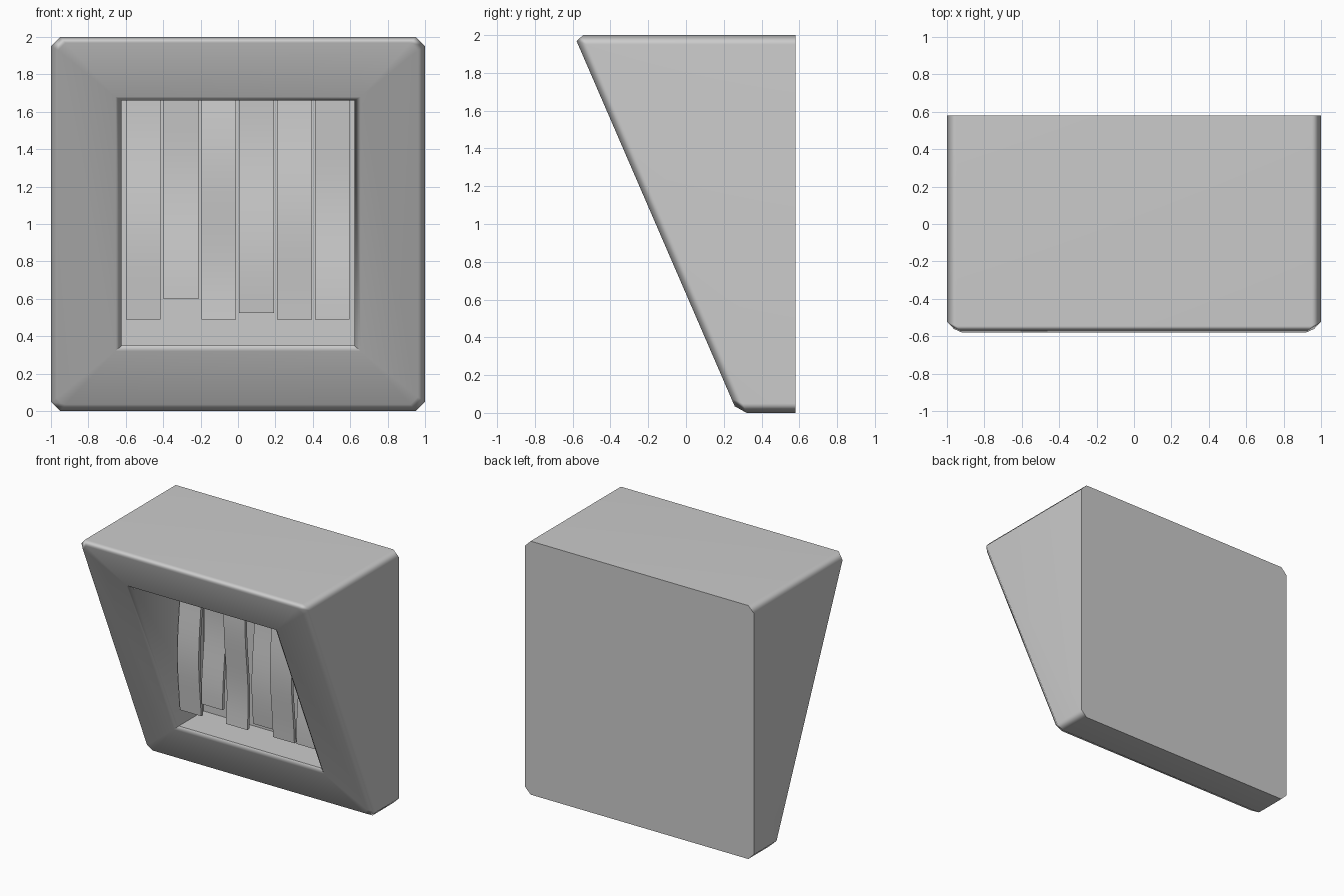
import bpy, bmesh, math

cube = bpy.data.objects.get("Cube")
if cube:
    bpy.data.objects.remove(cube, do_unlink=True)

grey = bpy.data.materials.new("light grey")
grey.use_nodes = True
colour = (0.6, 0.6, 0.6, 1)
grey.diffuse_color = colour
grey.node_tree.nodes["Principled BSDF"].inputs["Base Color"].default_value = colour


def finish(name, bm):
    bmesh.ops.remove_doubles(bm, verts=bm.verts, dist=1e-5)
    bmesh.ops.recalc_face_normals(bm, faces=bm.faces)
    mesh = bpy.data.meshes.new(name)
    bm.to_mesh(mesh)
    bm.free()
    obj = bpy.data.objects.new(name, mesh)
    bpy.context.collection.objects.link(obj)
    mesh.materials.append(grey)
    bpy.ops.object.select_all(action="DESELECT")
    obj.select_set(True)
    bpy.context.view_layer.objects.active = obj
    bpy.ops.object.shade_smooth_by_angle(angle=math.radians(60))
    return obj


def slope(z):
    """Depth of the overhanging front plane at height z."""
    return 0.273 - 0.433 * z


def ring(bm, half, low, high, cut, depth):
    """Rectangle with clipped corners, its depth given by a function of z."""
    points = [(half - cut, low), (half, low + cut), (half, high - cut), (half - cut, high)]
    points += [(-x, z) for x, z in reversed(points)]
    return [bm.verts.new((x, depth(z), z)) for x, z in points]


# Wedge housing: back, chamfered front edge, frame, bevelled rim, straight recess
bm = bmesh.new()
rings = [
    ring(bm, 1.0, 0.0, 2.0, 0.05, lambda z: 0.58),
    ring(bm, 1.0, 0.0, 2.0, 0.05, lambda z: slope(z) + 0.048),
    ring(bm, 0.962, 0.035, 1.968, 0.04, slope),
    ring(bm, 0.655, 0.32, 1.68, 0, slope),
    ring(bm, 0.622, 0.35, 1.66, 0, lambda z: slope(z) + 0.03),
    ring(bm, 0.622, 0.35, 1.66, 0, lambda z: 0.46),
]
for a, b in zip(rings, rings[1:]):
    for i in range(8):
        j = (i + 1) % 8
        bm.faces.new((a[i], a[j], b[j], b[i]))
bm.faces.new(rings[0])
bm.faces.new(rings[-1])
housing = finish("housing", bm)
weighted = housing.modifiers.new("even shading", "WEIGHTED_NORMAL")
weighted.keep_sharp = True


# Hanging strips with a gentle wave, each (bottom height, depth, wave phase)
def strip(index, bottom, depth, phase):
    bm = bmesh.new()
    x = -0.507 + 0.2022 * index
    steps = 12
    rows = []
    for i in range(steps + 1):
        z = bottom + (1.66 - bottom) * i / steps
        y = depth + 0.02 * math.sin(phase + 5 * (z - 0.5))
        corners = ((-0.093, 0), (0.093, 0), (0.093, 0.025), (-0.093, 0.025))
        rows.append([bm.verts.new((x + dx, y + dy, z)) for dx, dy in corners])
    for a, b in zip(rows, rows[1:]):
        for i in range(4):
            j = (i + 1) % 4
            bm.faces.new((a[i], a[j], b[j], b[i]))
    bm.faces.new(rows[0])
    bm.faces.new(rows[-1])
    finish(f"hanging_strip_{index + 1}", bm)


strips = [(0.49, 0.12, 2.5), (0.6, 0.13, 4), (0.49, 0.12, 0.5),
          (0.525, 0.18, 3), (0.49, 0.12, 2), (0.49, 0.16, 4.5)]
for index, (bottom, depth, phase) in enumerate(strips):
    strip(index, bottom, depth, phase)
